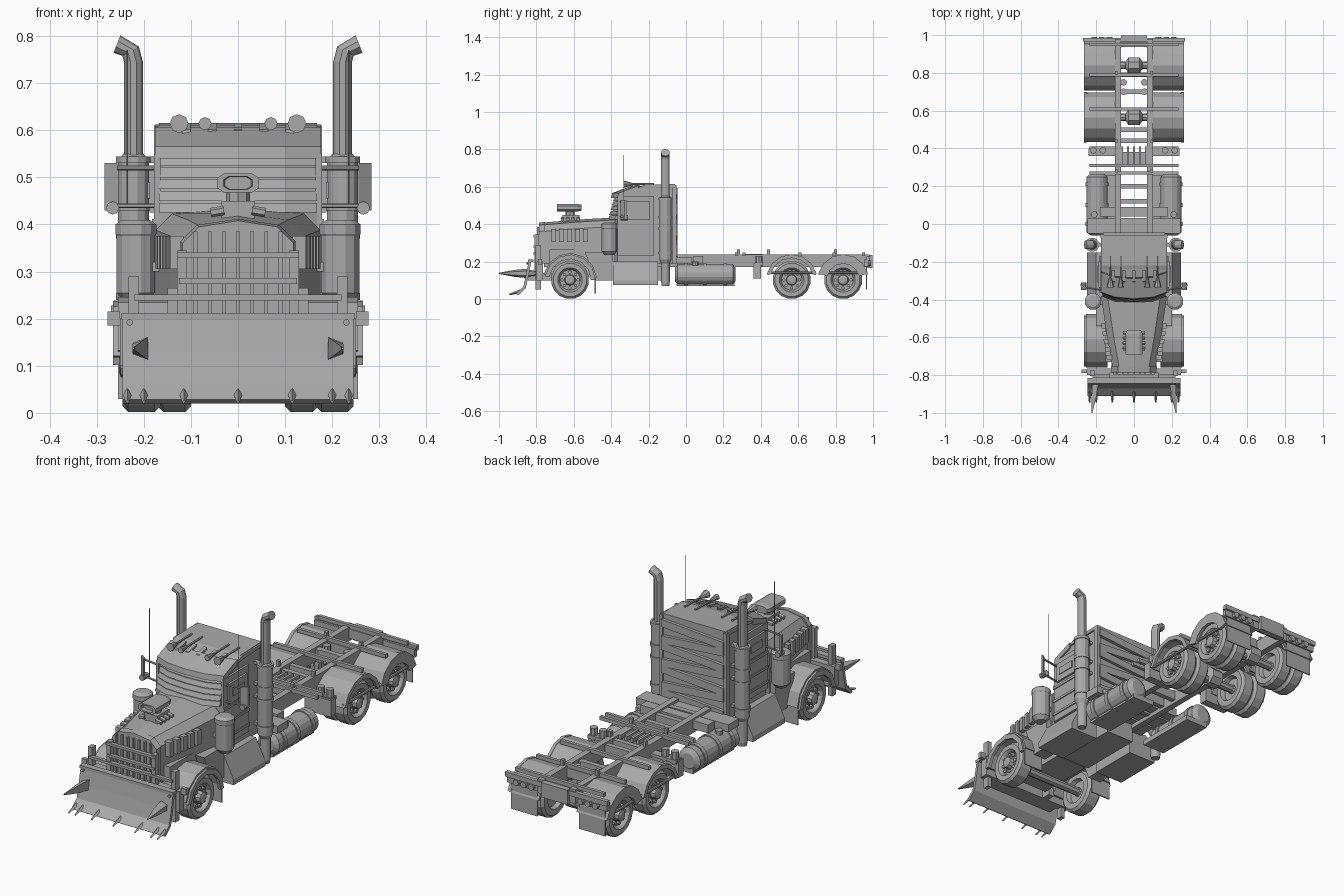
import bpy, bmesh, math
from mathutils import Vector, Matrix

cube = bpy.data.objects.get("Cube")
if cube:
    bpy.data.objects.remove(cube)
grey = bpy.data.materials.new("plain grey")
grey.use_nodes = True
grey.diffuse_color = (.4, .4, .4, 1)
grey.node_tree.nodes["Principled BSDF"].inputs["Base Color"].default_value = grey.diffuse_color

def finish(name, bm, mirror=False):
    bmesh.ops.recalc_face_normals(bm, faces=bm.faces)
    for side in (("left_", "right_") if mirror else ("",)):
        if side == "right_":
            bmesh.ops.scale(bm, vec=(-1, 1, 1), verts=bm.verts)
            bmesh.ops.reverse_faces(bm, faces=bm.faces)
        mesh = bpy.data.meshes.new(side + name)
        bm.to_mesh(mesh)
        mesh.materials.append(grey)
        bpy.context.collection.objects.link(bpy.data.objects.new(side + name, mesh))
    bm.free()

def loft(name, rings, mirror=False):
    bm = bmesh.new()
    loops = [[bm.verts.new(point) for point in ring] for ring in rings]
    count = len(loops[0])
    for a, b in zip(loops, loops[1:]):
        for i in range(count):
            j = (i + 1) % count
            bm.faces.new((a[i], a[j], b[j], b[i]))
    bm.faces.new(loops[0][::-1])
    bm.faces.new(loops[-1])
    finish(name, bm, mirror)

def side_profile(name, points, x0, x1, mirror=False):
    loft(name, [[(x, y, z) for y, z in points] for x in (x0, x1)], mirror)

def bowed(name, points, half):
    sections = ((-half, .035), (-.1, .008), (0, 0), (.1, .008), (half, .035))
    loft(name, [[(x, y + back * (y < -.25), z) for y, z in points] for x, back in sections])

def box(name, x0, x1, y0, y1, z0, z1, mirror=True):
    side_profile(name, [(y0, z0), (y1, z0), (y1, z1), (y0, z1)], x0, x1, mirror)

def wide(name, half, y0, y1, z0, z1):
    box(name, -half, half, y0, y1, z0, z1, mirror=False)

def rod(name, start, end, radius, mirror=False, sides=8, tip=None):
    a, b = Vector(start), Vector(end)
    bm = bmesh.new()
    matrix = Matrix.Translation((a + b) / 2) @ (b - a).to_track_quat('Z', 'Y').to_matrix().to_4x4()
    bmesh.ops.create_cone(bm, cap_ends=True, segments=sides, radius1=radius,
                          radius2=radius if tip is None else tip, depth=(b - a).length, matrix=matrix)
    finish(name, bm, mirror)

def lathe(name, profile, centre, axis='X', mirror=True, sides=16):
    rings = []
    for offset, radius in profile:
        turns = [math.tau * (i + .5) / sides for i in range(sides)]
        flat = [(radius * math.cos(t), radius * math.sin(t)) for t in turns]
        order = {'X': lambda c, s: (offset, c, s), 'Y': lambda c, s: (c, offset, s), 'Z': lambda c, s: (c, s, offset)}
        rings.append([Vector(order[axis](c, s)) + Vector(centre) for c, s in flat])
    loft(name, rings, mirror)

def arch(name, y, radius, start, end, x0, x1, thick=.01, steps=6):
    angles = [math.radians(start + (end - start) * i / steps) for i in range(steps + 1)]
    outer, inner = ([(y + r * math.cos(t), .102 + r * math.sin(t)) for t in angles] for r in (radius, radius - thick))
    side_profile(name, outer + inner[::-1], x0, x1, mirror=True)

def wheel(name, y, x, w):
    lathe(name + "_tyre", [(.02, .055), (0, .062), (0, .09), (.012, .102), (w - .012, .102),
                           (w, .09), (w, .066), (w - .008, .06), (w - .02, .055)], (x, y, .102))
    lathe(name + "_hub", [(.01, .02), (w - .015, .03), (w + .004, .026), (w + .008, .014)], (x, y, .102), sides=10)
    for i in range(8):
        c, s = .042 * math.cos(i * math.pi / 4), .042 * math.sin(i * math.pi / 4)
        rod(name + "_bolt", (x + w - .022, y + c, .102 + s), (x + w - .01, y + c, .102 + s), .009, mirror=True, sides=6)

# Wheels and axles
wheel("front_wheel", -.62, .165, .08)
for axle, y in (("middle", .565), ("rear", .84)):
    wheel(axle + "_inner_wheel", y, .1, .071)
    wheel(axle + "_outer_wheel", y, .174, .071)
    lathe(axle + "_differential", [(-.045, .02), (-.03, .045), (.03, .045), (.045, .02)], (0, y, .12), mirror=False, sides=8)
for y in (-.62, .565, .84):
    rod("axle", (-.18, y, .102), (.18, y, .102), .02)

# Chassis and deck
box("frame_rail", .07, .1, -.76, .98, .17, .238)
for y in (.02, .12, .2, .44, .5, .7, .79, .95):
    wide("cross_member", .075, y - .012, y + .012, .185, .23)
for y in (.27, .31, .61, .79, .95):
    wide("deck_beam", .235, y - .008, y + .008, .23, .248)
wide("deck_plate", .245, -.05, .03, .19, .225)
wide("deck_step", .18, .04, .09, .19, .23)
wide("winch_block", .08, .32, .38, .17, .23)
for i in range(5):
    x = (i - 2) * .032
    box("winch_rib", x - .006, x + .006, .31, .41, .22, .24, mirror=False)
for name, x, y in (("air_valve", .055, .7), ("air_valve", .055, .75), ("deck_lamp", .165, .39), ("deck_lamp", .215, .39)):
    rod(name, (x, y, .17), (x, y, .23), .018, mirror=True)
box("lamp_bracket", .1, .235, .37, .41, .18, .195)
box("side_bracket", .1, .24, .36, .4, .11, .19)
for y in (.28, .44, .8):
    box("deck_stake", .085, .1, y - .008, y + .008, .23, .265)
wide("gearbox", .075, -.42, -.1, .1, .19)
wide("engine_sump", .085, -.74, -.45, .12, .2)

# Rear mudguards, bumper and flaps
for axle, y, skirt in (("middle", .565, .02), ("rear", .84, .05)):
    arch(axle + "_mudguard", y, .135, 12, 168, .1, .258)
    arch(axle + "_mudguard_band", y, .137, 14, 166, .25, .264, thick=skirt)
    rod(axle + "_mudguard_stay", (.25, y - .13, .14), (.25, y + .13, .14), .007, mirror=True)
wide("rear_bumper", .265, .955, .975, .175, .215)
wide("rear_bumper_rail", .27, .965, .985, .205, .228)
wide("rear_plate", .07, .97, .998, .165, .235)
for x in (.13, .17, .21):
    rod("tail_lamp", (x, .97, .192), (x, .99, .192), .015, mirror=True)
box("rear_flap", .11, .25, .962, .968, .05, .175)

# Fuel tanks and steps
lathe("fuel_tank", [(-.06, .035), (-.045, .057), (.25, .057), (.265, .035)], (.195, 0, .13), axis='Y')
for y in (0, .1, .21):
    lathe("tank_strap", [(y - .01, .062), (y + .01, .062)], (.195, 0, .13), axis='Y')
box("tank_cradle", .1, .22, -.05, .26, .07, .095)
rod("tank_cap", (.21, .05, .18), (.21, .05, .2), .018, mirror=True)
box("step_box", .1, .2, -.39, -.15, .09, .2)
loft("step_skirt", [[(.1, y, .2), (.2, y, .2), (.25, y, .1), (.25, y, .075), (.1, y, .075)] for y in (-.39, -.15)], mirror=True)

# Cab
bowed("cab", [(-.4, .19), (-.06, .19), (-.06, .615), (-.22, .611), (-.31, .585), (-.37, .55), (-.4, .43)], .168)
bowed("roof_cap", [(-.29, .588), (-.06, .597), (-.06, .612), (-.22, .609), (-.285, .597)], .176)
bowed("sun_visor", [(-.4, .54), (-.395, .566), (-.29, .606), (-.29, .578)], .176)
box("cab_corner", .16, .178, -.075, -.052, .19, .61)
box("door", .165, .178, -.365, -.17, .23, .55)
box("window_armour", .17, .188, -.335, -.195, .425, .52)
box("window_slot", .185, .192, -.31, -.22, .455, .49)
for z in (.26, .33, .4):
    box("door_strap", .176, .183, -.365, -.17, z, z + .012)
for i in range(5):
    y, z = -.408 + i * .007, .425 + i * .025
    bowed("windscreen_slat", [(y - .01, z), (y + .02, z), (y + .02, z + .021), (y, z + .021)], .168)
for i in range(7):
    z, tilt = .215 + i * .055, .012 * (-1) ** i
    loft("rear_armour_plank", [[(x, -.062, z + rise), (x, -.045, z + rise), (x, -.045, z + rise + .036),
                                (x, -.062, z + rise + .036)] for x, rise in ((-.165, -tilt), (.165, tilt))])

# Roof lamps and horns
for x in (0, .055, .11):
    side_profile("clearance_lamp", [(-.315, .58), (-.25, .6), (-.245, .615), (-.305, .602)], x - .009, x + .009, mirror=x > 0)
for x, radius in ((.125, .02), (.07, .014)):
    rod("roof_horn", (x, -.335, .614), (x, -.285, .614), radius, mirror=True, tip=.006)
    rod("horn_pipe", (x, -.29, .614), (x, -.17, .616), .005, mirror=True, sides=6)

# Bonnet, grille, vents and blower
def bonnet_ring(y, w, top):
    half = [(w, .19), (w, top - .04), (w - .035, top - .005)]
    return [(x, y, z) for x, z in half] + [(0, y, top + .008)] + [(-x, y, z) for x, z in half[::-1]]

loft("bonnet", [bonnet_ring(-.77, .112, .4), bonnet_ring(-.6, .142, .415), bonnet_ring(-.38, .175, .428)])
loft("grille_surround", [bonnet_ring(-.785, .118, .4), bonnet_ring(-.755, .122, .404)])
for i in range(7):
    x = (i - 3) * .03
    box("grille_bar", x - .004, x + .004, -.797, -.78, .2, .385, mirror=False)
for i in range(5):
    y = -.72 + i * .042
    x = .118 + (y + .77) * .16
    loft("bonnet_vent", [[(x - .01, y, z), (x + .018, y, z), (x + .022, y + .026, z), (x - .01, y + .026, z)]
                         for z in (.305, .375)], mirror=True)
for i in range(4):
    rod("injector", (.03, -.66 + i * .028, .43), (.058, -.66 + i * .028, .425), .01, mirror=True, sides=6)
wide("blower", .035, -.66, -.57, .41, .45)
rod("intake_neck", (0, -.62, .445), (0, -.62, .48), .025)
corners = [(-3, 1), (-2, 2), (2, 2), (3, 1), (3, -1), (2, -2), (-2, -2), (-3, -1)]
loft("intake_scoop", [[(x * size * .015, y, .488 + z * size * .01) for x, z in corners]
                      for size, y in ((.8, -.56), (1, -.58), (1, -.69), (.68, -.69), (.62, -.67))])

# Front mudguards
arch("front_mudguard", -.62, .144, 5, 168, .14, .255, thick=.014)
arch("mudguard_lip", -.62, .136, 0, 172, .25, .265, thick=.024)
side_profile("mudguard_skirt", [(-.485, .1), (-.39, .1), (-.39, .25), (-.54, .25)], .13, .2, mirror=True)
box("front_flap", .15, .255, -.488, -.482, .03, .12)
box("inner_guard", .1, .15, -.73, -.47, .17, .265)

# Air cleaners, exhaust stacks, mirrors and aerials
lathe("air_cleaner", [(.235, .025), (.255, .042), (.375, .042), (.38, .045), (.4, .045), (.41, .03)],
      (.217, -.41, 0), axis='Z', sides=12)
box("cleaner_mount", .15, .2, -.43, -.39, .3, .32)
lathe("exhaust_muffler", [(.07, .02), (.09, .024), (.19, .024), (.21, .034), (.535, .034), (.55, .022)],
      (.222, -.11, 0), axis='Z', sides=12)
for z in (.24, .37, .43, .53):
    lathe("muffler_band", [(z, .038), (z + .014, .038)], (.222, -.11, 0), axis='Z', sides=12)
    box("muffler_mount", .15, .2, -.12, -.1, z, z + .014)
circle = [(.02 * math.cos(k * math.pi / 5), .02 * math.sin(k * math.pi / 5)) for k in range(10)]
loft("exhaust_stack", [[(x + u * math.cos(lean), v * 1.2 - .11, z - u * math.sin(lean)) for u, v in circle]
                       for x, z, lean in ((.222, .54, 0), (.222, .745, 0), (.228, .768, .5), (.257, .783, 1.2))], mirror=True)
loft("mirror", [[(.256, -.35, z), (.283, -.33, z), (.283, -.318, z), (.256, -.338, z)] for z in (.43, .53)], mirror=True)
for z in (.44, .52):
    rod("mirror_arm", (.17, -.35, z), (.262, -.335, z), .005, mirror=True, sides=6)
rod("spot_lamp", (.266, -.35, .435), (.266, -.31, .435), .014, mirror=True)
rod("aerial", (.235, -.333, .44), (.235, -.333, .77), .0018, mirror=True, sides=5)

# Front bumper and bull bar
wide("front_bumper", .25, -.8, -.765, .1, .2)
box("bumper_end", .25, .277, -.79, -.77, .185, .215)
box("outer_post", .21, .232, -.805, -.775, .05, .29)
box("bull_bar_post", .108, .13, -.81, -.785, .12, .345)
for z, half in ((.335, .13), (.28, .125), (.245, .22)):
    wide("bull_bar_rail", half, -.815, -.797, z - .006, z + .006)

# Plough blade with teeth and side spikes
front = [(-.84, .21), (-.855, .13), (-.87, .065), (-.91, .028)]
side_profile("plough_blade", front + [(y + .013, z - .008) for y, z in front[::-1]], -.245, .245)
wide("blade_top_rail", .247, -.845, -.815, .198, .212)
wide("blade_back_beam", .2, -.845, -.8, .1, .13)
box("push_arm", .09, .12, -.84, -.72, .1, .14)
for x in (0, .115, .2, .235):
    rod("blade_tooth", (x, -.885, .042), (x, -.945, .024), .01, mirror=x > 0, sides=4, tip=.004)
rod("blade_bolt", (.23, -.835, .192), (.23, -.852, .192), .007, mirror=True)
loft("spike", [[(x - w, y, .137 - h), (x + w, y, .137 - h / 2), (x + w, y, .137 + h / 2), (x - w, y, .137 + h)]
               for x, y, w, h in ((.205, -.8, .008, .012), (.207, -.86, .016, .024), (.212, -.92, .012, .018), (.222, -1, .002, .003))], mirror=True)
